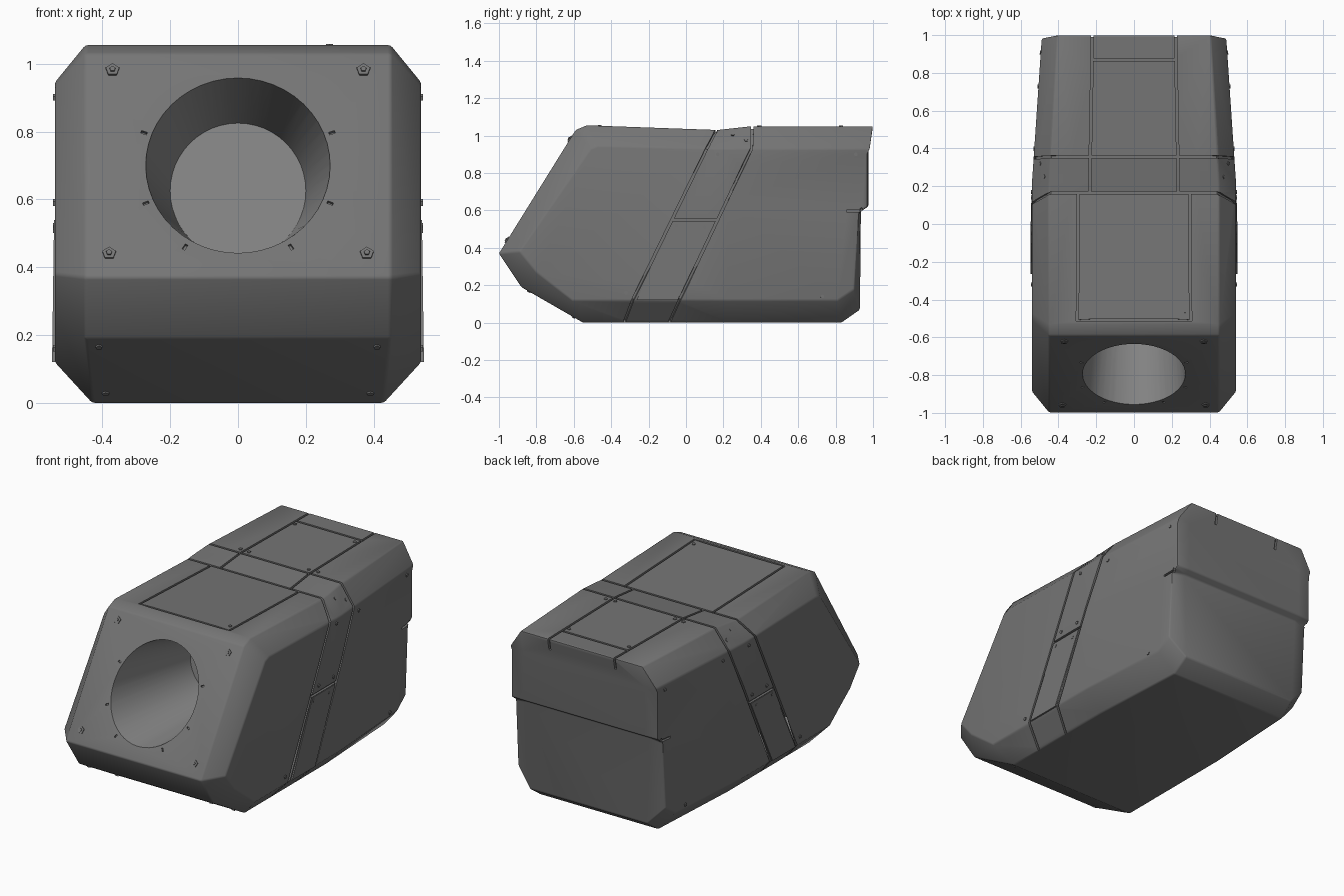
import bpy, bmesh, math
from mathutils import Vector, Matrix

old = bpy.data.objects.get("Cube")
if old:
    bpy.data.objects.remove(old, do_unlink=True)


def material(name, value):
    m = bpy.data.materials.new(name)
    m.use_nodes = True
    colour = (value, value, value, 1)
    m.diffuse_color = colour
    node = m.node_tree.nodes["Principled BSDF"]
    node.inputs["Base Color"].default_value = colour
    node.inputs["Roughness"].default_value = 0.7
    return m


SHELL = material("shell grey", 0.178)
LIGHT = material("socket light grey", 0.27)


def make_object(name, bm, *mats):
    bmesh.ops.recalc_face_normals(bm, faces=bm.faces)
    mesh = bpy.data.meshes.new(name)
    bm.to_mesh(mesh)
    bm.free()
    ob = bpy.data.objects.new(name, mesh)
    bpy.context.collection.objects.link(ob)
    for m in mats:
        mesh.materials.append(m)
    return ob


def activate(ob):
    bpy.ops.object.select_all(action="DESELECT")
    ob.select_set(True)
    bpy.context.view_layer.objects.active = ob


def loft(bm, rings):
    """Closed rings joined by quads, with a cap at each end."""
    rows = [[bm.verts.new(p) for p in ring] for ring in rings]
    for a, b in zip(rows, rows[1:]):
        for i in range(len(a)):
            j = (i + 1) % len(a)
            bm.faces.new((a[i], a[j], b[j], b[i]))
    bm.faces.new(rows[0])
    bm.faces.new(rows[-1])


def carve(ob, cutter):
    cutter.hide_render = True
    activate(ob)
    cut = ob.modifiers.new("cut", "BOOLEAN")
    cut.operation = "DIFFERENCE"
    cut.solver = "EXACT"
    cut.object = cutter
    bpy.ops.object.modifier_apply(modifier=cut.name)
    bpy.data.objects.remove(cutter, do_unlink=True)


# Shell: centre profile and smaller outer profile as (y, z), in matching order
centre = [(-.59, 1.03), (-1, .37), (-.88, .19), (-.55, 0), (.83, 0), (.93, .07),
          (.935, .6), (.975, .62), (.975, .92), (1, 1.05), (.35, 1.05),
          (.17, 1.03), (-.53, 1.055)]
outer = [(-.51, .93), (-.89, .38), (-.8, .27), (-.61, .12), (.81, .12), (.9, .18),
         (.925, .585), (.97, .62), (.97, .9), (.985, .93), (.36, .93),
         (.17, .93), (-.47, .945)]


def inner_x(z):
    return .45 if z > .1 else .43


bm = bmesh.new()
loft(bm, [[(-.54, y, z) for y, z in outer],
          [(-inner_x(z), y, z) for y, z in centre],
          [(inner_x(z), y, z) for y, z in centre],
          [(.54, y, z) for y, z in outer]])
# The rear half narrows towards the back
bmesh.ops.bisect_plane(bm, geom=bm.verts[:] + bm.edges[:] + bm.faces[:],
                       plane_co=(0, .22, 0), plane_no=(0, 1, 0))
for v in bm.verts:
    v.co.x *= 1 - .125 * max(0, v.co.y - .22)
shell = make_object("shell", bm, SHELL, LIGHT)
activate(shell)
bevel = shell.modifiers.new("soft edges", "BEVEL")
bevel.width = .008
bevel.segments = 2
bevel.limit_method = "ANGLE"
bevel.angle_limit = math.radians(25)
bpy.ops.object.modifier_apply(modifier=bevel.name)


def snap(p):
    hit, loc, normal, _ = shell.closest_point_on_mesh(Vector(p))
    return loc, normal


def disc(bm, p, radius, height):
    loc, n = snap(p)
    rot = n.to_track_quat("Z", "Y").to_matrix().to_4x4()
    bmesh.ops.create_cone(bm, cap_ends=True, segments=5, radius1=radius, radius2=radius,
                          depth=height, matrix=Matrix.Translation(loc) @ rot)


def groove_cutter(path, width=.013, depth=.014, steps=4):
    """Square bar swept along the shell surface through the path points."""
    pts = []
    for a, b in zip(path, path[1:]):
        for i in range(steps + 1):
            p, n = snap(Vector(a).lerp(Vector(b), i / steps))
            if not pts or (p - pts[-1][0]).length > .004:
                pts.append((p, n))
    rings = []
    for i, (p, n) in enumerate(pts):
        t = pts[min(i + 1, len(pts) - 1)][0] - pts[max(i - 1, 0)][0]
        side = n.cross(t).normalized() * width / 2
        rings.append([p - side - n * depth, p + side - n * depth,
                      p + side + n * .02, p - side + n * .02])
    bm = bmesh.new()
    loft(bm, rings)
    return make_object("groove_cutter", bm, SHELL)


def mirrored(path):
    return [(-x, y, z) for x, y, z in path]


# Panel seams: those starting on the centre line run across both halves
paths = [
    [(0, .165, 1.03), (.44, .165, 1.03), (.54, .11, .93), (.54, -.285, .12), (.43, -.33, 0)],
    [(0, .355, 1.05), (.44, .355, 1.05), (.53, .35, .93), (.54, -.035, .12), (.43, -.09, 0)],
    [(0, -.51, 1.05), (.3, -.51, 1.05), (.295, .16, 1.03)],
    [(0, .87, 1.05), (.22, .87, 1.05)],
    [(.54, -.07, .55), (.54, .17, .55)],
    [(.235, .17, 1.03), (.22, .99, 1.05), (.22, .98, .98)],
    [(.5, .86, .595), (.49, .95, .6)],
]
cutters = []
for path in paths:
    if path[0][0] == 0:
        cutters.append(groove_cutter(mirrored(path)[:0:-1] + path))
    else:
        cutters += [groove_cutter(path), groove_cutter(mirrored(path))]

# Small studs beside the seams, and five-sided fasteners on the front corners
studs = [(.41, -.84, .165), (.39, -.6, .03), (.26, .395, 1.05), (.2, .83, 1.05),
         (.2, .39, 1.05), (.47, .25, 1), (.54, .17, .9), (.54, .4, .89),
         (.49, .32, .97), (.54, 0, .59), (.54, .14, .59), (.54, .1, .51),
         (.54, -.05, .52), (.53, .73, .14), (.53, .91, .9), (.54, -.32, .16)]
bm = bmesh.new()
for s in (1, -1):
    for x, y, z in studs:
        disc(bm, (s * x, y, z), .011, .01)
disc(bm, (.27, -.46, 1.05), .011, .01)
make_object("small_studs", bm, SHELL)
corners = [(.37, -.62, .98), (.38, -.957, .44)]
for name, radius, height in (("fastener_heads", .021, .012), ("fastener_centres", .009, .022)):
    bm = bmesh.new()
    for s in (1, -1):
        for x, y, z in corners:
            disc(bm, (s * x, y, z), radius, height)
    make_object(name, bm, SHELL)

# Short grooves around the socket
for degrees in (20, 160, 203, 238, 302, 337):
    a = math.radians(degrees)
    ends = []
    for r in (.286, .304):
        z = .7 + r * .96 * math.sin(a)
        ends.append((r * math.cos(a), -1 + (z - .37) * .621, z))
    cutters.append(groove_cutter(ends, .009, .01, 1))

for cutter in cutters:
    carve(shell, cutter)

# Tapered round socket in the sloping front
front, back = [], []
for i in range(48):
    a = math.tau * i / 48
    z = .7 + .258 * math.sin(a)
    rim = Vector((.272 * math.cos(a), -1 + (z - .37) * .621, z))
    end = Vector((.2 * math.cos(a), -.17, .625 + .2 * math.sin(a)))
    front.append(rim + (rim - end) * .3)
    back.append(end)
bm = bmesh.new()
loft(bm, [front, back])
for f in bm.faces:
    f.material_index = 1
carve(shell, make_object("socket_cutter", bm, SHELL, LIGHT))
bpy.ops.object.shade_smooth_by_angle(angle=math.radians(32))

# Lower side plates between the slanted seams, flaring slightly to the bottom
quad = [(-.063, .54), (.155, .54), (-.045, .12), (-.265, .12)]
for name, s in (("left_side_plate", 1), ("right_side_plate", -1)):
    bm = bmesh.new()
    loft(bm, [[(s * .53, y, z) for y, z in quad],
              [(s * (.55 - .014 * z), y, z) for y, z in quad]])
    make_object(name, bm, SHELL)
